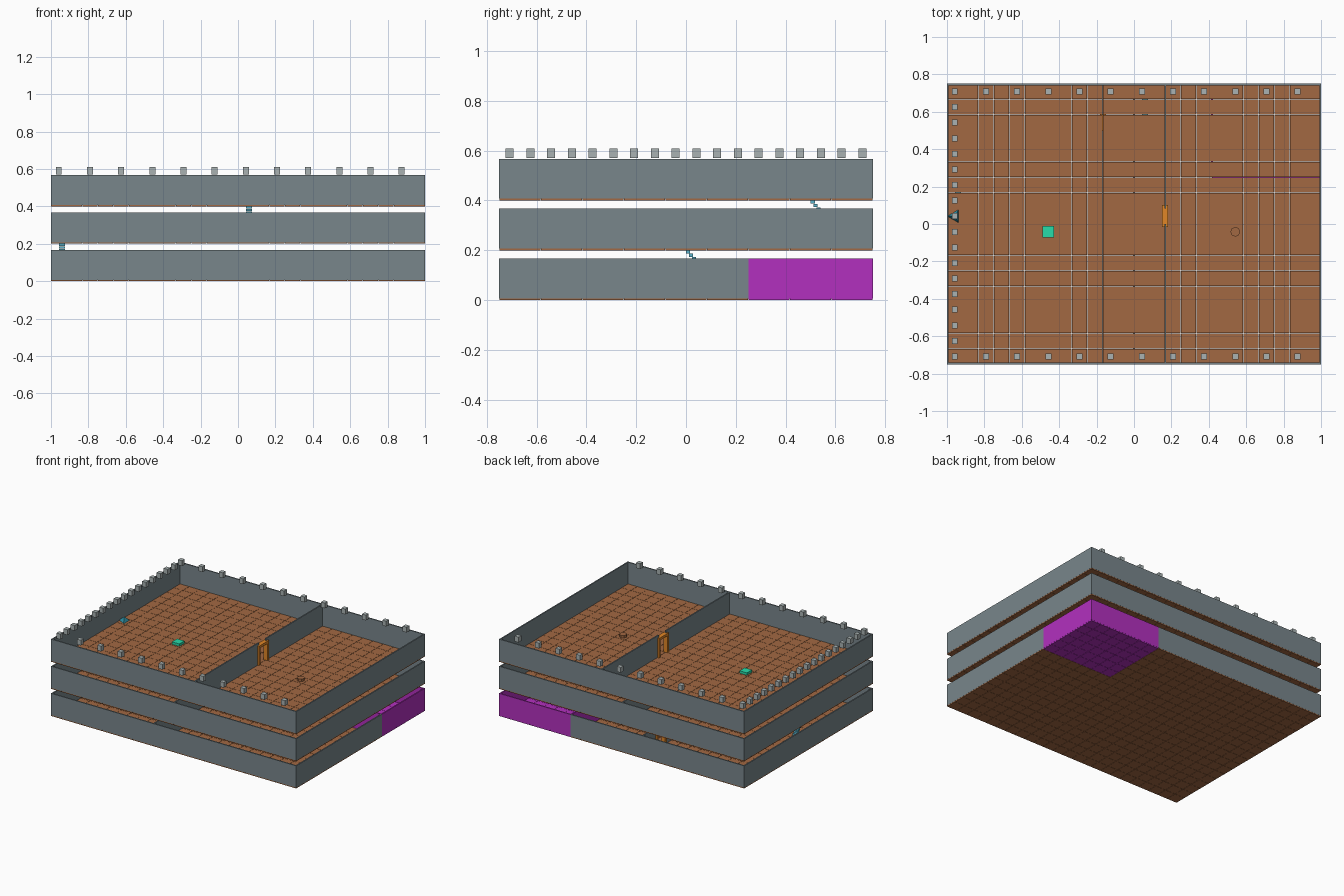
import bpy, bmesh
from mathutils import Matrix, Vector

if "Cube" in bpy.data.objects:
    bpy.data.objects.remove(bpy.data.objects["Cube"])

T = 1 / 12              # tile size
NX, NY = 24, 18
FLOOR, WALL, STEP, TH = 0.007, 0.167, 0.2, 0.009


def material(name, rgb):
    m = bpy.data.materials.new(name)
    m.diffuse_color = (*rgb, 1)
    m.use_nodes = True
    m.node_tree.nodes["Principled BSDF"].inputs["Base Color"].default_value = m.diffuse_color
    return m


BROWN = material("tile_brown", (0.36, 0.14, 0.055))
SLATE = material("wall_slate", (0.19, 0.24, 0.26))
STONE = material("merlon_stone", (0.40, 0.45, 0.45))
PURPLE = material("room_purple", (0.45, 0.03, 0.52))
ORANGE = material("door_orange", (0.75, 0.24, 0.02))
TEAL = material("teal", (0.03, 0.30, 0.40))
BLUE = material("stair_blue", (0.10, 0.45, 0.60))
GREEN = material("chest_green", (0.02, 0.72, 0.40))


def finish(bm, name, mat):
    me = bpy.data.meshes.new(name)
    bm.to_mesh(me)
    bm.free()
    me.materials.append(mat)
    ob = bpy.data.objects.new(name, me)
    bpy.context.collection.objects.link(ob)
    return ob


def boxes(name, mat, items):
    """One object from a list of (x0, x1, y0, y1, z0, z1) boxes."""
    bm = bmesh.new()
    for x0, x1, y0, y1, z0, z1 in items:
        c = Vector(((x0 + x1) / 2, (y0 + y1) / 2, (z0 + z1) / 2))
        s = Matrix.Diagonal((x1 - x0, y1 - y0, z1 - z0, 1))
        bmesh.ops.create_cube(bm, size=1, matrix=Matrix.Translation(c) @ s)
    return finish(bm, name, mat)


def cone(name, mat, loc, r1, r2, h, sides, turn=0):
    bm = bmesh.new()
    m = Matrix.Translation((loc[0], loc[1], loc[2] + h / 2)) @ Matrix.Rotation(turn, 4, 'Z')
    bmesh.ops.create_cone(bm, cap_ends=True, segments=sides, radius1=r1, radius2=r2, depth=h, matrix=m)
    return finish(bm, name, mat)


def centre(i, j):
    return -1 + (i + 0.5) * T, -0.75 + (j + 0.5) * T


def in_room(level, i, j):
    return level == 0 and i >= 17 and j >= 12


RX, RY = -1 + 17 * T, -0.75 + 12 * T    # inner corner of the purple room
# partition x and doorway row for each level
PARTITIONS = [(-2 * T, 15), (0.0, 9), (2 * T, 9)]

for lv, (px, row) in enumerate(PARTITIONS):
    z = lv * STEP
    zb, zt = z + FLOOR, z + WALL
    # floor tiles with hairline gaps
    plain, purple = [], []
    g = T * 0.49
    for i in range(NX):
        for j in range(NY):
            x, y = centre(i, j)
            (purple if in_room(lv, i, j) else plain).append((x - g, x + g, y - g, y + g, z, zb))
    boxes(f"floor_{lv}", BROWN, plain)
    # outer walls
    xe, ye = (RX, RY) if lv == 0 else (1, 0.75)
    boxes(f"outer_walls_{lv}", SLATE, [
        (-1, 1, -0.75, -0.75 + TH, zb, zt),
        (-1, xe, 0.75 - TH, 0.75, zb, zt),
        (-1, -1 + TH, -0.75 + TH, 0.75 - TH, zb, zt),
        (1 - TH, 1, -0.75 + TH, ye if lv == 0 else ye - TH, zb, zt)])
    if lv == 0:
        boxes("purple_room_floor", PURPLE, purple)
        boxes("purple_room_walls", PURPLE, [
            (RX, 1, 0.75 - TH, 0.75, zb, zt),
            (1 - TH, 1, RY, 0.75 - TH, zb, zt),
            (RX - TH / 2, RX + TH / 2, RY, 0.75 - TH, zb, zt),
            (RX, 1 - TH, RY - TH / 2, RY + TH / 2, zb, zt)])
    # partition wall with a doorway
    dy = centre(0, row)[1]
    h = TH / 2
    boxes(f"partition_{lv}", SLATE, [
        (px - h, px + h, -0.75 + TH, dy - T / 2, zb, zt),
        (px - h, px + h, dy + T / 2, 0.75 - TH, zb, zt)])
    # door frame: two posts and a lintel
    w, d, top = 0.059, 0.016, zb + 0.125
    boxes(f"door_frame_{lv}", ORANGE, [
        (px - d, px + d, dy - w, dy - w + 0.02, zb, top),
        (px - d, px + d, dy + w - 0.02, dy + w, zb, top),
        (px - d, px + d, dy - w, dy + w, top, top + 0.018)])

# stairs climbing towards the front
for lv, (sx, sy) in enumerate([(-0.94, 0.0), (0.06, 0.5)]):
    n = 14
    steps = []
    for k in range(n):
        y, zt = sy + k * 0.012, (lv + 1) * STEP - k * (STEP - FLOOR) / n
        steps.append((sx - 0.016, sx + 0.016, y, y + 0.017, zt - 0.0125, zt))
    boxes(f"stairs_{lv}", BLUE, steps)

# battlement blocks around the top
merlons = []
for i in range(0, NX, 2):
    for j in range(NY):
        if i == 0 or j in (0, NY - 1):
            x, y = centre(i, j)
            merlons.append((x - 0.016, x + 0.016, y - 0.016, y + 0.016, 0.57, 0.609))
boxes("merlons", STONE, merlons)

# props on the top floor
zf = 2 * STEP + FLOOR
cx, cy = centre(6, 8)
boxes("chest", GREEN, [(cx - 0.03, cx + 0.03, cy - 0.03, cy + 0.03, zf, zf + 0.018)])
tx, ty = centre(0, 9)
cone("spike", TEAL, (tx, ty, zf), 0.04, 0, 0.035, 3, 1.5708)
bx, by = centre(18, 8)
cone("barrel", BROWN, (bx, by, zf), 0.026, 0.026, 0.018, 8)
